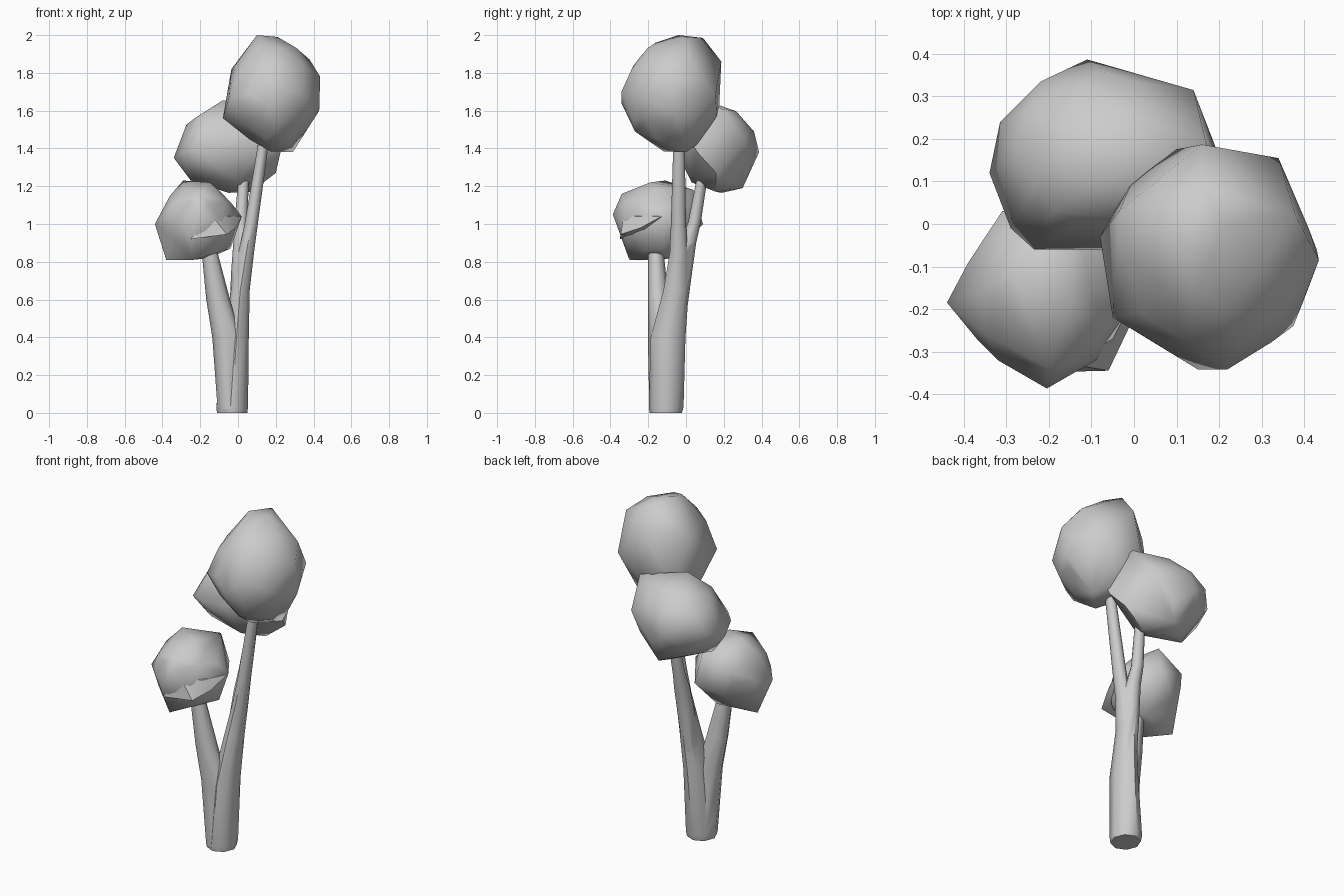
import bpy, bmesh, math
from mathutils import Vector


def shade(ob, angle):
    bpy.context.view_layer.objects.active = ob
    ob.select_set(True)
    bpy.ops.object.shade_smooth_by_angle(angle=math.radians(angle))
    ob.select_set(False)


def finish(bm, name, angle):
    bmesh.ops.recalc_face_normals(bm, faces=bm.faces)
    me = bpy.data.meshes.new(name)
    bm.to_mesh(me)
    bm.free()
    ob = bpy.data.objects.new(name, me)
    bpy.context.collection.objects.link(ob)
    shade(ob, angle)
    return ob


def hull(name, points, centre=None, radii=None, angle=60):
    """Faceted clump: convex hull of key corners around a rounded core."""
    pts = [Vector(p) for p in points]
    if centre:
        core = bmesh.new()
        bmesh.ops.create_icosphere(core, subdivisions=2, radius=1)
        pts += [Vector(c + r * k for c, r, k in zip(centre, radii, v.co))
                for v in core.verts]
        core.free()
    bm = bmesh.new()
    for p in pts:
        bm.verts.new(p)
    bmesh.ops.convex_hull(bm, input=bm.verts)
    bmesh.ops.delete(bm, geom=[v for v in bm.verts if not v.link_faces],
                     context='VERTS')
    return finish(bm, name, angle)


def limb(name, rings, sides=8):
    """Tapered limb lofted through (x, y, z, rx, ry) rings."""
    bm = bmesh.new()
    loops = []
    for x, y, z, rx, ry in rings:
        loops.append([bm.verts.new((x + rx * math.cos(a), y + ry * math.sin(a), z))
                      for a in (2 * math.pi * i / sides for i in range(sides))])
    for lo, hi in zip(loops, loops[1:]):
        for i in range(sides):
            j = (i + 1) % sides
            bm.faces.new((lo[i], lo[j], hi[j], hi[i]))
    bm.faces.new(loops[0][::-1])
    bm.faces.new(loops[-1])
    return finish(bm, name, 50)


def weld(ob, other):
    """Merge a branch into the trunk as one skin."""
    mod = ob.modifiers.new("union", 'BOOLEAN')
    mod.operation, mod.solver, mod.object = 'UNION', 'EXACT', other
    bpy.context.view_layer.objects.active = ob
    bpy.ops.object.modifier_apply(modifier=mod.name)
    bpy.data.objects.remove(other)


# Trunk and tall branch
trunk = limb("trunk", [(-0.031, -0.107, 0.0, 0.08, 0.085),
                       (-0.031, -0.105, 0.03, 0.084, 0.092),
                       (-0.008, -0.095, 0.40, 0.065, 0.092),
                       (0.012, -0.052, 0.65, 0.05, 0.067),
                       (0.044, -0.038, 0.85, 0.041, 0.048),
                       (0.07, -0.04, 1.0, 0.035, 0.040),
                       (0.135, -0.037, 1.43, 0.028, 0.030)])

# Left branch
weld(trunk, limb("left_branch", [(-0.042, -0.12, 0.02, 0.066, 0.074),
                                 (-0.062, -0.135, 0.40, 0.074, 0.067),
                                 (-0.105, -0.147, 0.60, 0.063, 0.055),
                                 (-0.152, -0.16, 0.86, 0.041, 0.041)]))

# Back branch
weld(trunk, limb("back_branch", [(-0.015, -0.085, 0.25, 0.045, 0.055),
                                 (-0.002, -0.055, 0.50, 0.045, 0.055),
                                 (0.010, -0.015, 0.75, 0.046, 0.048),
                                 (0.018, 0.010, 0.90, 0.043, 0.044),
                                 (0.015, 0.045, 1.01, 0.034, 0.034),
                                 (0.03, 0.085, 1.24, 0.028, 0.028)]))
shade(trunk, 50)

# Upper foliage
hull("upper_foliage", [
    (0.10, -0.04, 2.0), (0.21, 0.0, 1.99), (0.16, 0.09, 1.985),
    (0.38, 0.02, 1.87), (0.435, -0.085, 1.78), (0.43, -0.06, 1.60),
    (0.34, 0.155, 1.68), (0.16, 0.187, 1.86), (0.07, 0.17, 1.50),
    (0.29, 0.0, 1.38), (0.17, -0.12, 1.385), (0.20, -0.27, 1.49),
    (0.15, -0.342, 1.64), (0.22, -0.342, 1.70), (0.375, -0.24, 1.66),
    (-0.05, -0.22, 1.66), (-0.08, -0.03, 1.56), (-0.035, 0.03, 1.82),
    (0.20, -0.27, 1.85), (0.14, -0.16, 1.96), (0.0, 0.11, 1.56)],
    (0.185, -0.08, 1.69), (0.235, 0.245, 0.285))

# Middle foliage
hull("middle_foliage", [
    (-0.08, 0.10, 1.655), (0.17, 0.19, 1.61), (-0.23, 0.10, 1.56),
    (-0.34, 0.12, 1.35), (-0.315, 0.24, 1.40), (-0.25, 0.10, 1.23),
    (-0.05, 0.19, 1.165), (0.07, 0.16, 1.17), (0.20, 0.16, 1.27),
    (0.225, 0.06, 1.38), (0.14, 0.315, 1.45), (-0.11, 0.387, 1.38),
    (-0.22, 0.335, 1.45), (-0.03, 0.30, 1.19), (-0.08, 0.36, 1.49),
    (-0.29, -0.01, 1.38), (-0.235, -0.06, 1.40), (-0.06, -0.06, 1.40),
    (0.0, 0.03, 1.22), (0.20, -0.01, 1.50), (-0.19, 0.03, 1.57)],
    (-0.065, 0.165, 1.41), (0.245, 0.20, 0.22))

# Lower foliage with its projecting ledge
hull("lower_foliage", [
    (-0.29, -0.11, 1.23), (-0.15, -0.19, 1.22), (-0.36, -0.16, 1.15),
    (-0.44, -0.185, 1.0), (-0.38, -0.13, 0.81), (-0.24, -0.30, 0.81),
    (-0.15, -0.08, 0.82), (-0.04, -0.12, 0.87), (0.02, -0.12, 1.04),
    (-0.205, -0.387, 1.05), (-0.20, -0.34, 1.16), (-0.37, -0.27, 1.03),
    (-0.31, 0.03, 1.09), (-0.12, 0.09, 1.0), (-0.14, 0.04, 1.18)],
    (-0.205, -0.155, 1.02), (0.195, 0.205, 0.19))
hull("foliage_ledge", [
    (-0.25, -0.35, 0.92), (-0.06, -0.345, 0.945), (-0.01, -0.24, 0.98),
    (0.02, -0.13, 1.04), (-0.05, -0.27, 1.04), (-0.15, -0.33, 1.06),
    (-0.12, -0.15, 0.95)],
    angle=30)
